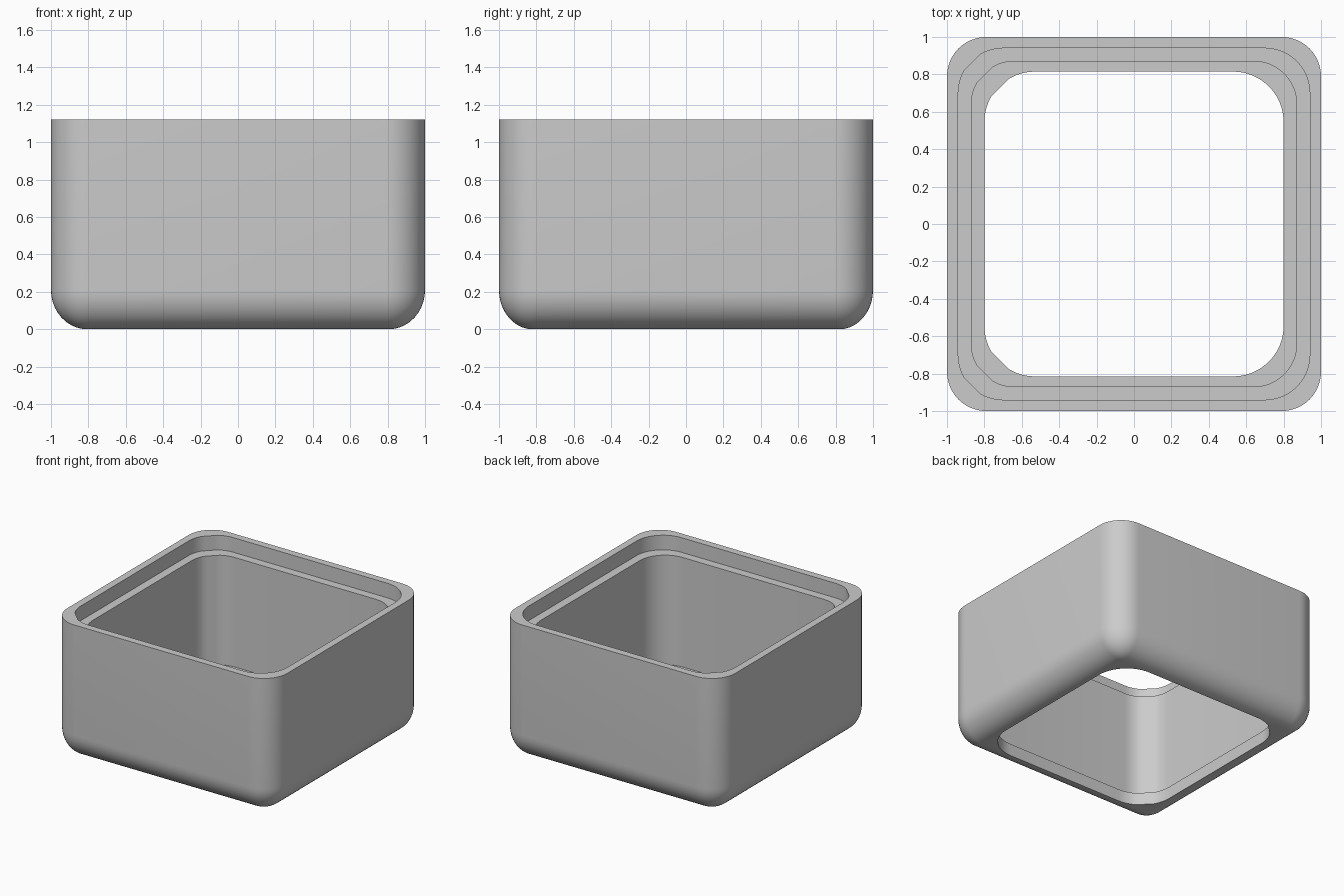
import bpy
import bmesh
from math import sin, cos, radians

cube = bpy.data.objects.get("Cube")
if cube:
    bpy.data.objects.remove(cube, do_unlink=True)

STEPS = 12  # segments per rounded corner


def rounded_ring(bm, hx, hy, r, z, cut_left=False):
    """Ring of verts along a rounded rectangle; cut_left flattens the left-hand corners' middles."""
    verts = []
    for start, sx, sy in ((0, 1, 1), (90, -1, 1), (180, -1, -1), (270, 1, -1)):
        def point(deg):
            a = radians(deg)
            return (sx * (hx - r) + r * cos(a), sy * (hy - r) + r * sin(a))
        for i in range(STEPS + 1):
            t = i / STEPS
            x, y = point(start + 90 * t)
            if cut_left and sx < 0 and 1 / 3 < t < 2 / 3:
                k = (t - 1 / 3) * 3
                p, q = point(start + 30), point(start + 60)
                x, y = p[0] + (q[0] - p[0]) * k, p[1] + (q[1] - p[1]) * k
            verts.append(bm.verts.new((x, y, z)))
    return verts


bm = bmesh.new()
rings = []

# Outer shell: rounded bottom edge sweeping up into the straight wall
FILLET = 10
for i in range(FILLET + 1):
    a = radians(90 * i / FILLET)
    inset = 1 - sin(a)
    rings.append(rounded_ring(bm, 1 - 0.194 * inset, 1 - 0.18 * inset,
                              0.21 * sin(a), 0.21 * (1 - cos(a))))
rings.append(rounded_ring(bm, 1, 1, 0.21, 1.12))

# Inside: rim, lid ledge, inner wall, bottom lip and opening
for hx, hy, r, z in ((0.94, 0.94, 0.24, 1.12),
                     (0.94, 0.94, 0.24, 1.0),
                     (0.87, 0.87, 0.23, 1.0),
                     (0.87, 0.87, 0.23, 0.1),
                     (0.80, 0.815, 0.27, 0.1),
                     (0.80, 0.815, 0.27, 0)):
    rings.append(rounded_ring(bm, hx, hy, r, z, cut_left=True))

# Skin neighbouring rings, closing the section back to the first ring
for low, high in zip(rings, rings[1:] + rings[:1]):
    n = len(low)
    for i in range(n):
        j = (i + 1) % n
        bm.faces.new((low[i], low[j], high[j], high[i]))
bmesh.ops.remove_doubles(bm, verts=bm.verts, dist=0.0005)
bmesh.ops.recalc_face_normals(bm, faces=bm.faces)

mesh = bpy.data.meshes.new("box_body")
bm.to_mesh(mesh)
bm.free()
body = bpy.data.objects.new("box_body", mesh)
bpy.context.collection.objects.link(body)

# Plain grey material
grey = bpy.data.materials.new("light_grey")
grey.use_nodes = True
colour = (0.6, 0.6, 0.6, 1)
grey.diffuse_color = colour
grey.node_tree.nodes["Principled BSDF"].inputs["Base Color"].default_value = colour
mesh.materials.append(grey)

# Smooth curves, sharp rims
bpy.ops.object.select_all(action="DESELECT")
body.select_set(True)
bpy.context.view_layer.objects.active = body
bpy.ops.object.shade_smooth_by_angle(angle=radians(35))
